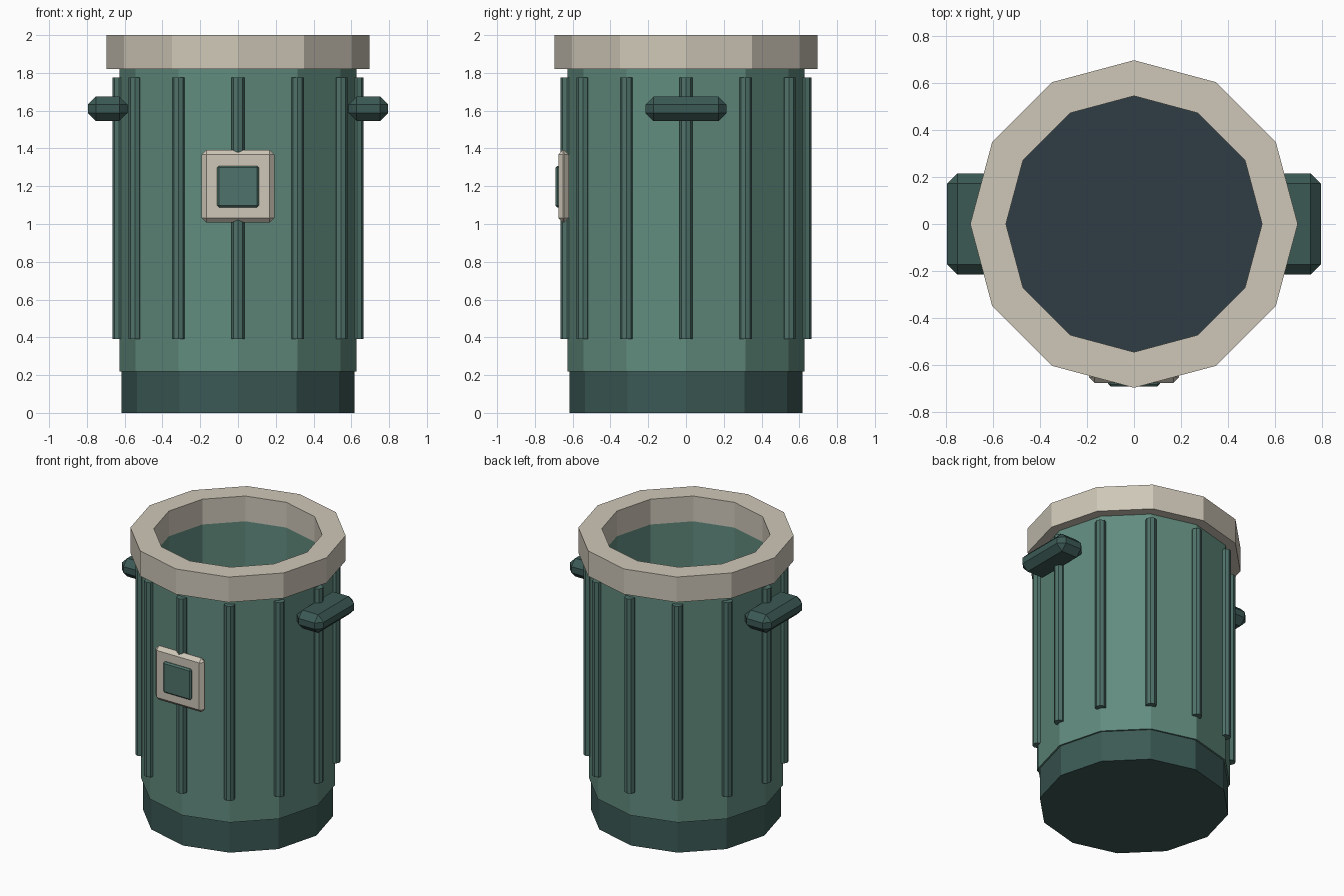
import bpy, bmesh
from math import sin, cos, pi

if "Cube" in bpy.data.objects:
    bpy.data.objects.remove(bpy.data.objects["Cube"])


def material(name, rgb):
    m = bpy.data.materials.new(name)
    m.diffuse_color = (*rgb, 1)
    m.use_nodes = True
    m.node_tree.nodes["Principled BSDF"].inputs["Base Color"].default_value = m.diffuse_color
    return m


GREEN = material("green", (0.12, 0.26, 0.21))
RIB = material("rib_green", (0.08, 0.17, 0.145))
DARK = material("dark_green", (0.044, 0.10, 0.09))
CREAM = material("cream", (0.62, 0.57, 0.48))
SLATE = material("slate", (0.028, 0.047, 0.058))


def finish(name, bm, mat):
    bmesh.ops.recalc_face_normals(bm, faces=bm.faces)
    me = bpy.data.meshes.new(name)
    bm.to_mesh(me)
    bm.free()
    me.materials.append(mat)
    ob = bpy.data.objects.new(name, me)
    bpy.context.collection.objects.link(ob)
    return ob


def prism(name, r, z0, z1, mat, sides=12, at=(0, 0)):
    bm = bmesh.new()
    loops = [[bm.verts.new((at[0] + r * cos(2 * pi * i / sides),
                            at[1] + r * sin(2 * pi * i / sides), z))
              for i in range(sides)] for z in (z0, z1)]
    for loop in loops:
        bm.faces.new(loop)
    for i in range(sides):
        j = (i + 1) % sides
        bm.faces.new((loops[0][i], loops[0][j], loops[1][j], loops[1][i]))
    return finish(name, bm, mat)


def tube(name, r_in, r_out, z0, z1, mat, sides=12):
    bm = bmesh.new()
    profile = [(r_in, z0), (r_out, z0), (r_out, z1), (r_in, z1)]
    rings = [[bm.verts.new((r * cos(2 * pi * i / sides), r * sin(2 * pi * i / sides), z))
              for r, z in profile] for i in range(sides)]
    for i in range(sides):
        a, b = rings[i], rings[(i + 1) % sides]
        for k in range(4):
            n = (k + 1) % 4
            bm.faces.new((a[k], b[k], b[n], a[n]))
    return finish(name, bm, mat)


def box(name, centre, size, bevel, mat):
    bm = bmesh.new()
    bmesh.ops.create_cube(bm, size=1)
    for v in bm.verts:
        v.co = [c + s * p for c, s, p in zip(centre, size, v.co)]
    bmesh.ops.bevel(bm, geom=bm.edges[:], offset=bevel, segments=1,
                    affect='EDGES', profile=0.5)
    return finish(name, bm, mat)


# Twelve-sided can: base, open wall, inner floor and rim
prism("base", 0.617, 0, 0.22, DARK)
tube("body_wall", 0.545, 0.628, 0.22, 1.82, GREEN)
prism("inner_floor", 0.545, 0.221, 0.25, SLATE)
tube("rim", 0.545, 0.697, 1.82, 2.0, CREAM)

# Upright ribs on each corner of the body
for i in range(12):
    a = i * pi / 6
    prism(f"rib_{i + 1}", 0.035, 0.39, 1.775, RIB, 8,
          (0.63 * cos(a), 0.63 * sin(a)))

# Side handles
for side, name in ((-1, "handle_left"), (1, "handle_right")):
    box(name, (side * 0.69, 0, 1.61), (0.21, 0.43, 0.13), 0.043, DARK)

# Front plate and its inset panel
box("front_plate", (0, -0.648, 1.2), (0.385, 0.056, 0.385), 0.025, CREAM)
box("front_panel", (0, -0.676, 1.198), (0.22, 0.03, 0.22), 0.01, RIB)
